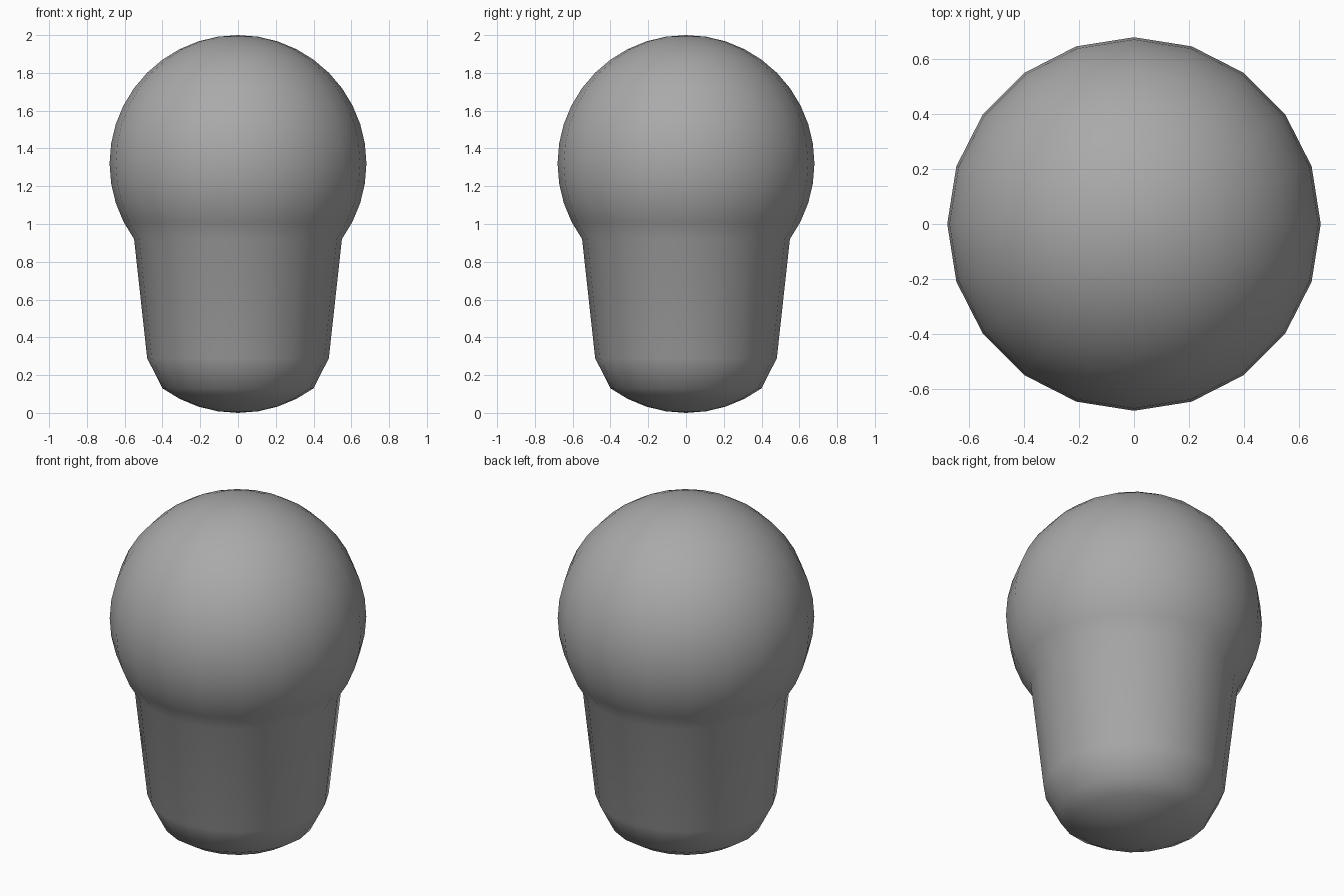
import bpy, bmesh, math

cube = bpy.data.objects.get("Cube")
if cube:
    bpy.data.objects.remove(cube, do_unlink=True)

RADIUS, CENTRE = 0.68, 1.32

# One flat grey for the whole body
grey = bpy.data.materials.new("plain_grey")
grey.use_nodes = True
colour = (0.4, 0.4, 0.4, 1)
grey.diffuse_color = colour
grey.node_tree.nodes["Principled BSDF"].inputs["Base Color"].default_value = colour

# Round head: a sphere whose lower rings are pulled down into a tapered stem
bm = bmesh.new()
bmesh.ops.create_uvsphere(bm, u_segments=20, v_segments=20, radius=RADIUS)
for v in bm.verts:
    latitude = math.degrees(math.asin(max(-1, min(1, v.co.z / RADIUS))))
    if latitude < -50:        # rounded base
        v.co.z -= 0.64
    elif latitude < -40:      # lower edge of the stem
        v.co.z -= 0.55
    v.co.z += CENTRE
for f in bm.faces:
    f.smooth = True

mesh = bpy.data.meshes.new("round_headed_body")
bm.to_mesh(mesh)
bm.free()
mesh.materials.append(grey)
body = bpy.data.objects.new("round_headed_body", mesh)
bpy.context.collection.objects.link(body)
